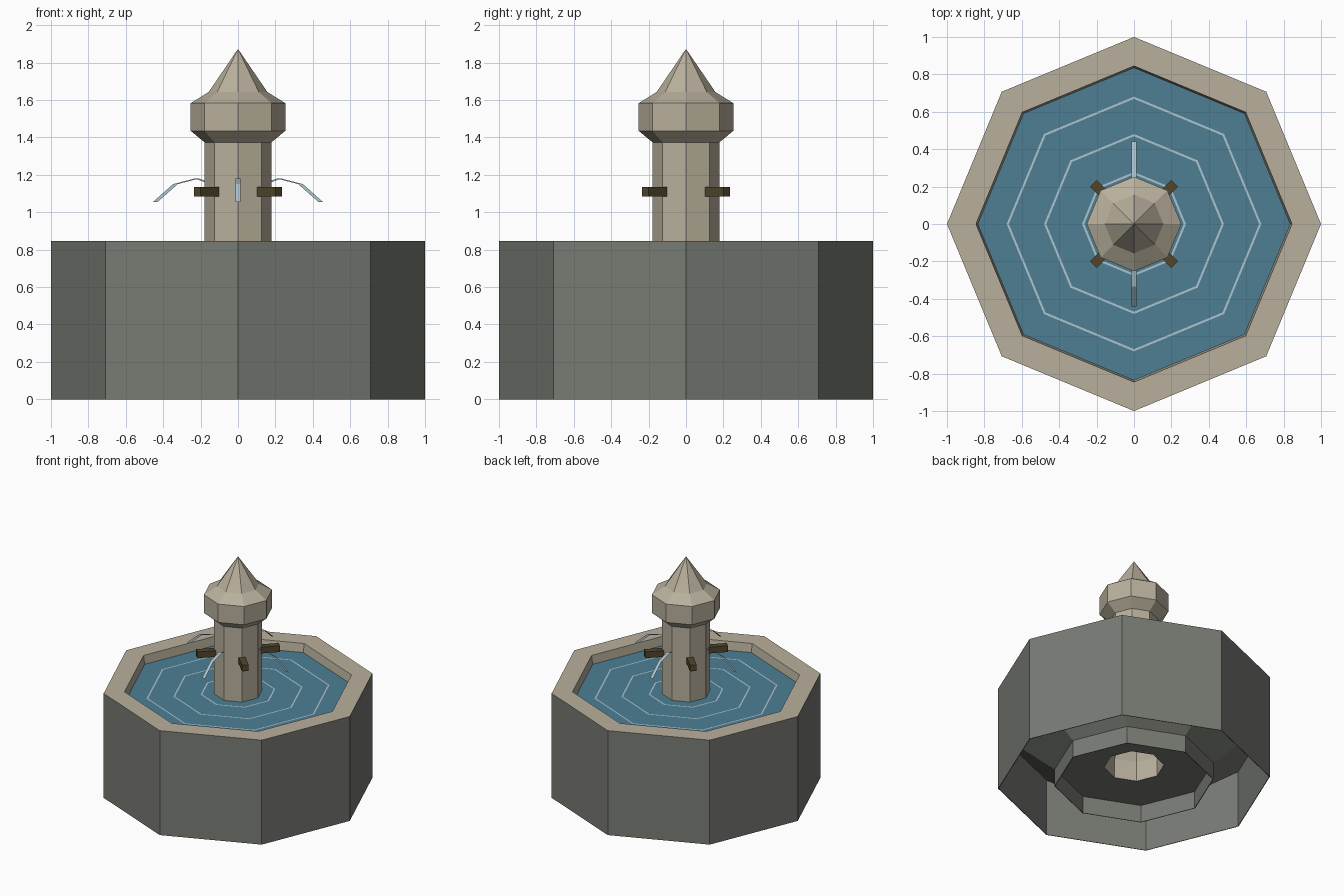
import bpy, bmesh, math
from mathutils import Vector, Matrix

if "Cube" in bpy.data.objects:
    bpy.data.objects.remove(bpy.data.objects["Cube"])

SIDES = 8
WATER_Z = 0.775


def material(name, rgb):
    m = bpy.data.materials.new(name)
    m.diffuse_color = (*rgb, 1)
    m.use_nodes = True
    m.node_tree.nodes["Principled BSDF"].inputs["Base Color"].default_value = m.diffuse_color
    return m


GREY = material("grey stone", (0.188, 0.198, 0.174))
TAN = material("tan stone", (0.485, 0.434, 0.335))
WATER = material("water blue", (0.075, 0.212, 0.296))
FOAM = material("pale water", (0.42, 0.55, 0.62))
BRONZE = material("dark bronze", (0.085, 0.062, 0.026))


def finish(name, bm, mats):
    me = bpy.data.meshes.new(name)
    bm.to_mesh(me)
    bm.free()
    for m in mats:
        me.materials.append(m)
    ob = bpy.data.objects.new(name, me)
    bpy.context.collection.objects.link(ob)
    return ob


def lathe(name, profile, mats, tan_from=None):
    """Octagonal lathe of (radius, z) points; bands from tan_from on use slot 1."""
    bm = bmesh.new()
    rings = []
    for r, z in profile:
        if r == 0:
            rings.append([bm.verts.new((0, 0, z))] * SIDES)
            continue
        rings.append([bm.verts.new((r * math.cos(math.tau * i / SIDES),
                                    r * math.sin(math.tau * i / SIDES), z))
                      for i in range(SIDES)])
    for k, (a, b) in enumerate(zip(rings, rings[1:])):
        for i in range(SIDES):
            j = (i + 1) % SIDES
            corners = list(dict.fromkeys((a[i], a[j], b[j], b[i])))
            f = bm.faces.new(corners)
            if tan_from is not None and k >= tan_from:
                f.material_index = 1
    return finish(name, bm, mats)


# Basin: floor, foot ring, flared bowl underside, outer wall, tan rim and inner wall
lathe("basin", [(0.22, 0.14), (0.58, 0.14), (0.58, 0), (0.585, 0), (0.585, 0.14),
                (0.995, 0.46), (0.995, 0), (1, 0), (1, 0.845),
                (0.845, 0.845), (0.825, 0.70)], [GREY, TAN], tan_from=8)

# Water surface and ripples
lathe("water", [(0.15, WATER_Z), (0.836, WATER_Z)], [WATER])
for n, r in enumerate((0.272, 0.475, 0.675)):
    lathe(f"ripple_{n + 1}", [(r - 0.006, WATER_Z + 0.002),
                              (r + 0.006, WATER_Z + 0.002)], [FOAM])

# Central column with collar and pointed cap
lathe("column", [(0.22, 0.14), (0.22, 0.30), (0.178, 0.40), (0.178, 1.373),
                 (0.253, 1.435), (0.253, 1.583), (0.157, 1.643), (0, 1.873)], [TAN])

# Four spouts on the diagonals
for i in range(4):
    bm = bmesh.new()
    mat = (Matrix.Rotation(math.radians(45 + 90 * i), 4, 'Z')
           @ Matrix.Translation((0.237, 0, 1.11))
           @ Matrix.Diagonal((0.142, 0.05, 0.05, 1)))
    bmesh.ops.create_cube(bm, size=1, matrix=mat)
    finish(f"spout_{i + 1}", bm, [BRONZE])

# Four water jets: arcs drawn as flat ribbons widened along x
ARC = [(0.15, 1.155), (0.22, 1.18), (0.335, 1.15), (0.442, 1.055)]
half = Vector((0.0125, 0, 0))
for i in range(4):
    bm = bmesh.new()
    rot = Matrix.Rotation(math.radians(90 * i), 3, 'Z')
    pairs = []
    for r, z in ARC:
        p = rot @ Vector((r, 0, z))
        pairs.append((bm.verts.new(p - half), bm.verts.new(p + half)))
    for (a, b), (c, d) in zip(pairs, pairs[1:]):
        bm.faces.new((a, b, d, c))
    finish(f"water_jet_{i + 1}", bm, [FOAM])
